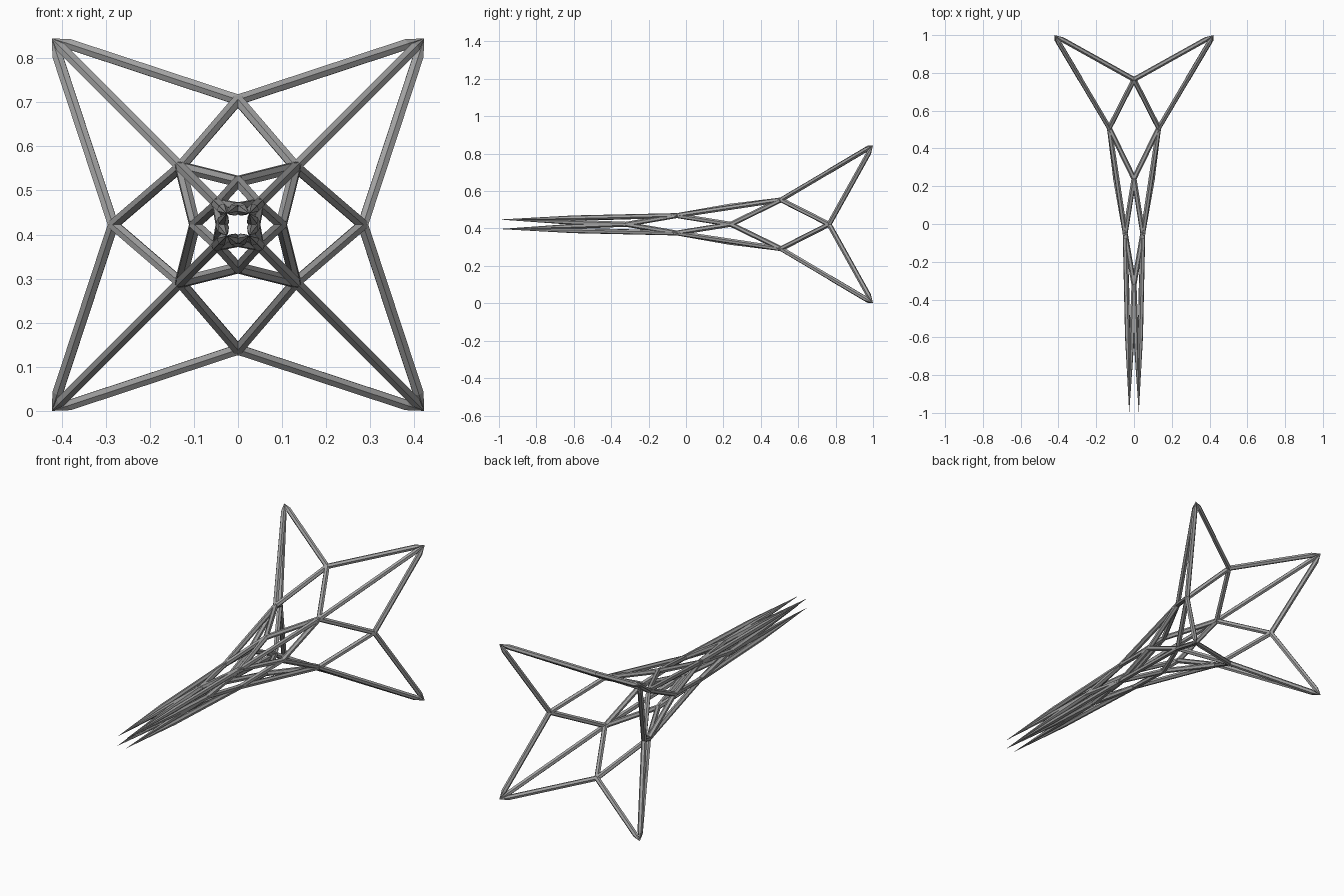
import bpy
import bmesh
from math import cos, sin, pi
from mathutils import Vector

cube = bpy.data.objects.get("Cube")
if cube:
    bpy.data.objects.remove(cube, do_unlink=True)

grey = bpy.data.materials.new("steel grey")
grey.use_nodes = True
colour = (0.36, 0.36, 0.36, 1)
grey.diffuse_color = colour
grey.node_tree.nodes["Principled BSDF"].inputs["Base Color"].default_value = colour

MID = 0.4225
R = 0.0135
SIDES = 6


def ring(radius, y, turn):
    """Four joints around the long axis."""
    return [Vector((radius * cos(turn + i * pi / 2), y,
                    MID + radius * sin(turn + i * pi / 2))) for i in range(4)]


# Joint rings from the flared back to the needle front
rings = [ring(0.597, 1.0, pi / 4), ring(0.283, 0.765, 0),
         ring(0.185, 0.508, pi / 4), ring(0.098, 0.24, 0),
         ring(0.066, -0.05, pi / 4), ring(0.038, -0.32, 0),
         ring(0.036, -1.0, pi / 4)]


def strut(bm, a, b, taper=0.0):
    """Six-sided bar from a to b; sharpened at a over the taper length."""
    d = (b - a).normalized()
    out = (a + b) / 2 - Vector((0, (a + b).y / 2, MID))
    u = (out - d * out.dot(d)).normalized()
    v = d.cross(u)

    def loop(p):
        return [bm.verts.new(p + R * (u * cos(2 * pi * i / SIDES) + v * sin(2 * pi * i / SIDES)))
                for i in range(SIDES)]

    end = loop(b)
    start = loop(a + d * taper)
    tip = bm.verts.new(a) if taper else None
    for i in range(SIDES):
        j = (i + 1) % SIDES
        bm.faces.new((start[i], start[j], end[j], end[i]))
        if tip:
            bm.faces.new((tip, start[j], start[i]))
    bm.faces.new(end)
    if not tip:
        bm.faces.new(start[::-1])


def finish(bm, name):
    bmesh.ops.recalc_face_normals(bm, faces=bm.faces)
    mesh = bpy.data.meshes.new(name)
    bm.to_mesh(mesh)
    bm.free()
    mesh.materials.append(grey)
    bpy.context.collection.objects.link(bpy.data.objects.new(name, mesh))


def lattice(name, outer, axis, inner, taper_long=0.0, taper_side=0.0, cross=True):
    """Corner-to-corner rails, side braces and the braces to the next corners."""
    bm = bmesh.new()
    for i in range(4):
        strut(bm, outer[i], inner[i], taper_long)
        for j in (i, (i + 1) % 4):
            strut(bm, outer[i], axis[j], taper_side)
            if cross:
                strut(bm, inner[i], axis[j])
    finish(bm, name)


lattice("flared_frame", rings[0], rings[1], rings[2], 0.05, 0.05)
lattice("middle_frame", rings[2], rings[3], rings[4])
# Needle bars run forward to four points
lattice("needle_bars", rings[6], rings[5], rings[4], 0.4, 0.4)

# Rounded knots close the joints
bm = bmesh.new()
for joints in rings[1:6]:
    for p in joints:
        s = bmesh.ops.create_icosphere(bm, subdivisions=1, radius=R)
        bmesh.ops.translate(bm, verts=s["verts"], vec=p)
finish(bm, "joint_knots")
